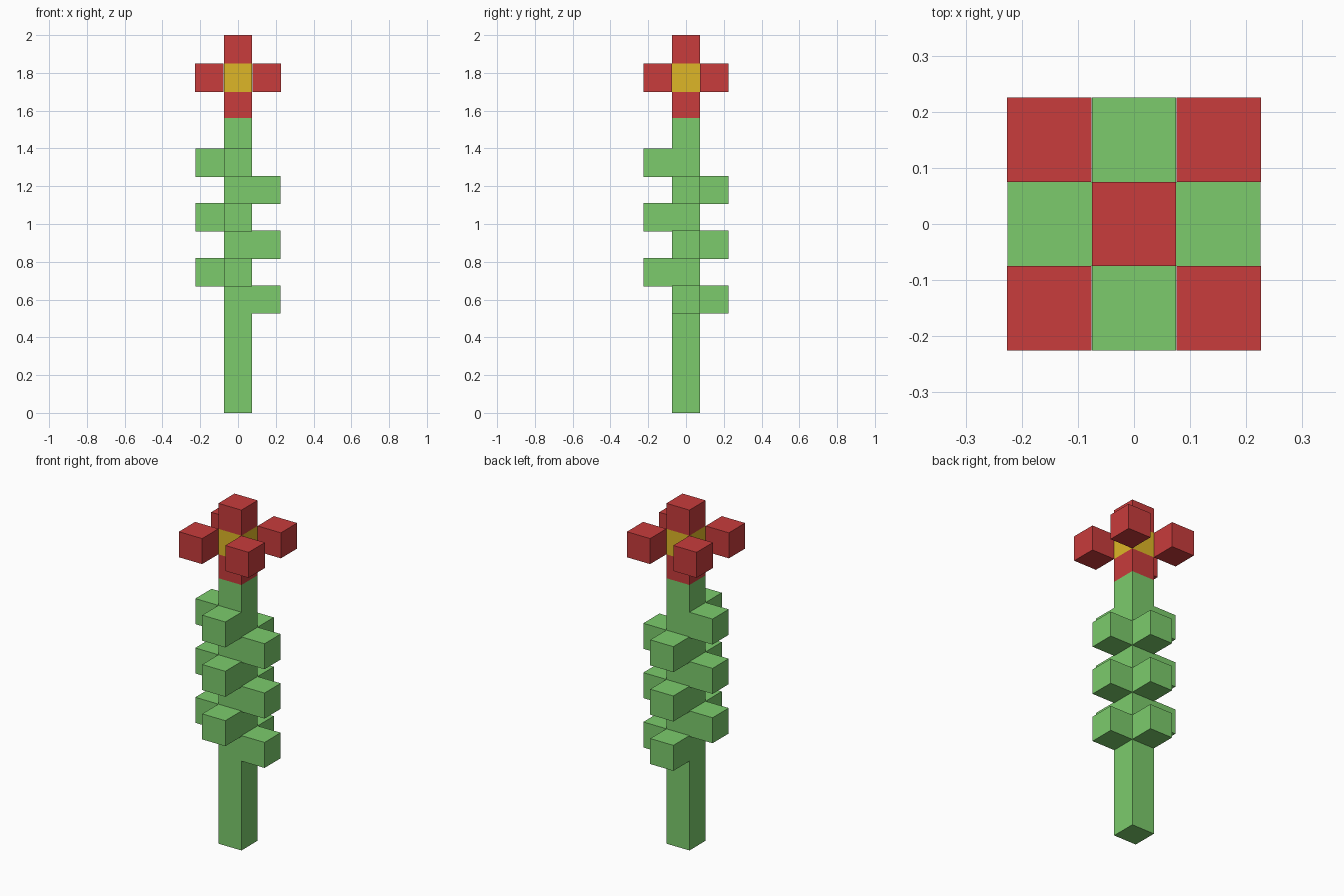
import bpy

if "Cube" in bpy.data.objects:
    bpy.data.objects.remove(bpy.data.objects["Cube"])


def material(name, rgb):
    m = bpy.data.materials.new(name)
    m.diffuse_color = (*rgb, 1)
    m.use_nodes = True
    m.node_tree.nodes["Principled BSDF"].inputs["Base Color"].default_value = m.diffuse_color
    return m


GREEN = material("leaf_green", (0.20, 0.60, 0.15))
RED = material("petal_red", (0.58, 0.045, 0.045))
YELLOW = material("centre_yellow", (0.73, 0.47, 0.02))
W = 0.15  # block width


def block(name, x, y, z0, z1, mat, w=W):
    bpy.ops.mesh.primitive_cube_add(size=1, location=(x, y, (z0 + z1) / 2))
    ob = bpy.context.object
    ob.name = name
    ob.scale = (w, w, z1 - z0)
    bpy.ops.object.transform_apply(location=False, rotation=False, scale=True)
    ob.data.materials.append(mat)


# Stem
block("stem", 0, 0, 0, 1.56, GREEN)

# Leaves: left/front pairs alternate with right/back pairs up the stem
for i in range(3):
    for side, base in ((-1, 0.67), (1, 0.525)):
        z = base + i * 0.29
        block("leaf_x", side * W, 0, z, z + W, GREEN)
        block("leaf_y", 0, side * W, z, z + W, GREEN)

# Flower head
block("lower_petal", 0, 0, 1.56, 1.70, RED)
block("flower_centre", 0, 0, 1.70, 1.85, YELLOW)
block("upper_petal", 0, 0, 1.85, 2.0, RED)

# Corner petals
for sx in (-1, 1):
    for sy in (-1, 1):
        block("corner_petal", sx * 0.151, sy * 0.15, 1.70, 1.85, RED, 0.151)
